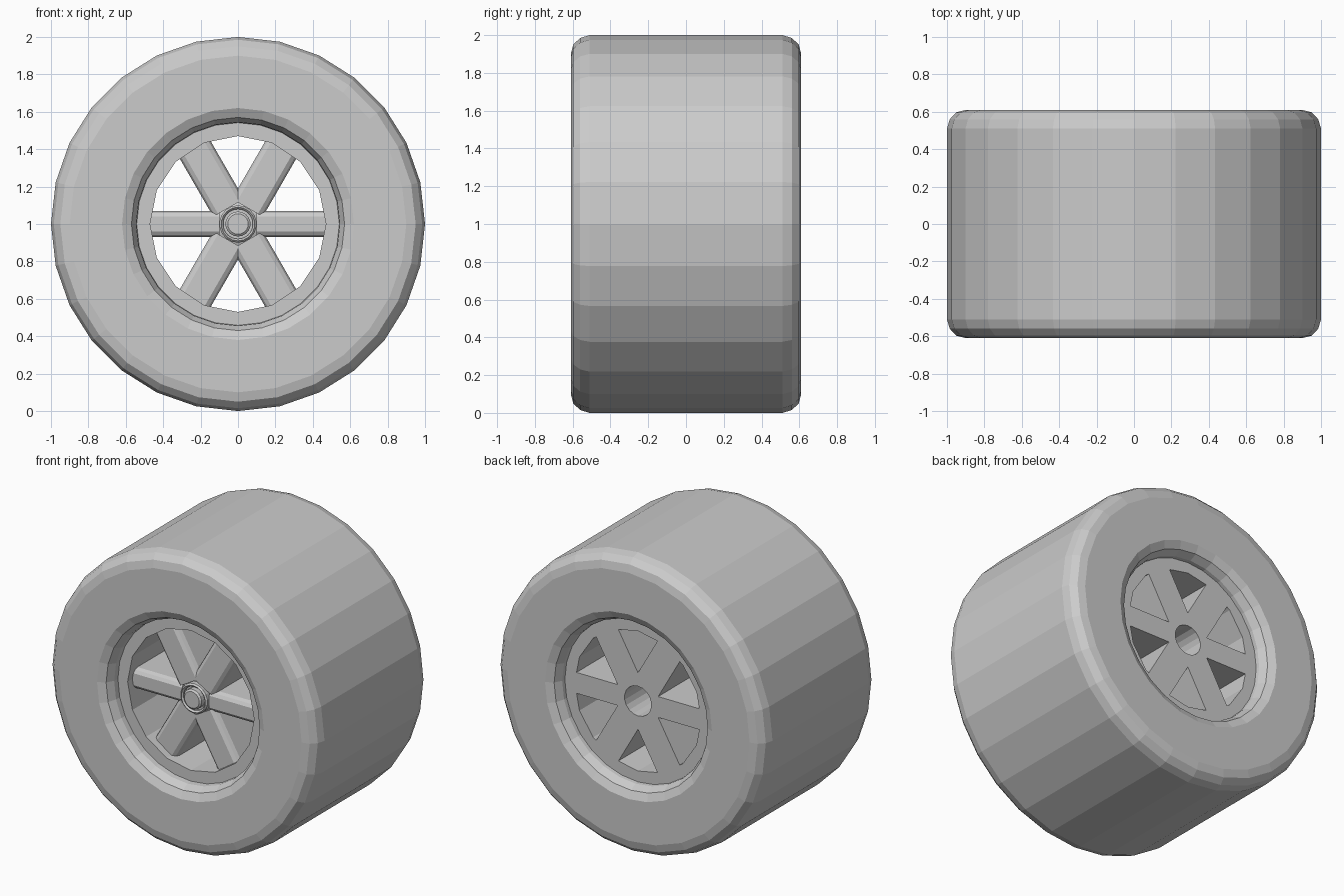
import bpy, bmesh
from math import sin, cos, pi, radians
from mathutils import Matrix

if "Cube" in bpy.data.objects:
    bpy.data.objects.remove(bpy.data.objects["Cube"])

CENTRE = Matrix.Translation((0, 0, 1))


def finish(bm, name):
    bmesh.ops.remove_doubles(bm, verts=bm.verts, dist=1e-5)
    bmesh.ops.recalc_face_normals(bm, faces=bm.faces)
    me = bpy.data.meshes.new(name)
    bm.to_mesh(me)
    bm.free()
    ob = bpy.data.objects.new(name, me)
    bpy.context.collection.objects.link(ob)
    ob.matrix_world = CENTRE
    return ob


def loft(bm, rings, loop):
    """Bridge equal-length point rings, each a closed or open outline."""
    rows = [[bm.verts.new(p) for p in ring] for ring in rings]
    n = len(rows[0])
    pairs = list(zip(rows, rows[1:])) + ([(rows[-1], rows[0])] if loop else [])
    for a, b in pairs:
        for i in range(n):
            j = (i + 1) % n
            bm.faces.new((a[i], a[j], b[j], b[i]))
    return rows


def lathe(name, profile, sides, closed=True):
    """Spin (radius, y) points around the y axis."""
    bm = bmesh.new()
    rings = [[(r * sin(2 * pi * k / sides), y, r * cos(2 * pi * k / sides))
              for k in range(sides)] for r, y in profile]
    loft(bm, rings, closed)
    bmesh.ops.dissolve_degenerate(bm, edges=bm.edges, dist=1e-6)
    return finish(bm, name)


def spoke(name, angle, w):
    """Deep bar, rounded along its front edges, running from hub to rim."""
    half = [(w, 0.51), (w, -0.415), (w - 0.01, -0.437), (w - 0.03, -0.45)]
    outline = half + [(-x, y) for x, y in reversed(half)]
    bm = bmesh.new()
    rows = loft(bm, [[(d, y, x) for x, y in outline] for d in (0.1, 0.49)], False)
    for row in rows:
        bm.faces.new(row)
    bm.transform(Matrix.Rotation(angle, 4, 'Y'))
    return finish(bm, name)


# Tyre: wide tread with rounded shoulders and rounded inner lips
front = [(0.54, -0.48), (0.545, -0.535), (0.57, -0.585), (0.62, -0.61),
         (0.90, -0.61), (0.95, -0.597), (0.985, -0.56), (1.0, -0.51)]
lathe("tyre", front + [(r, -y) for r, y in reversed(front)], 28)

# Rim barrel: open ring flush with the spokes at the back
lathe("rim", [(0.47, -0.5), (0.57, -0.5), (0.57, 0.51), (0.47, 0.51)], 16)

# Spokes: narrower horizontals, wider diagonals
for k in range(6):
    spoke(f"spoke_{k + 1}", radians(60 * k), 0.07 if k % 3 == 0 else 0.095)

# Hub: rear axle hole, front collar, groove and centre cap
lathe("hub", [(0, -0.3), (0.1, -0.3), (0.1, 0.51), (0.125, 0.51),
              (0.125, -0.42), (0.1, -0.43), (0.1, -0.465), (0.09, -0.475),
              (0.08, -0.465), (0.08, -0.445), (0.067, -0.445),
              (0.067, -0.48), (0.055, -0.49), (0, -0.49)], 18, closed=False)
